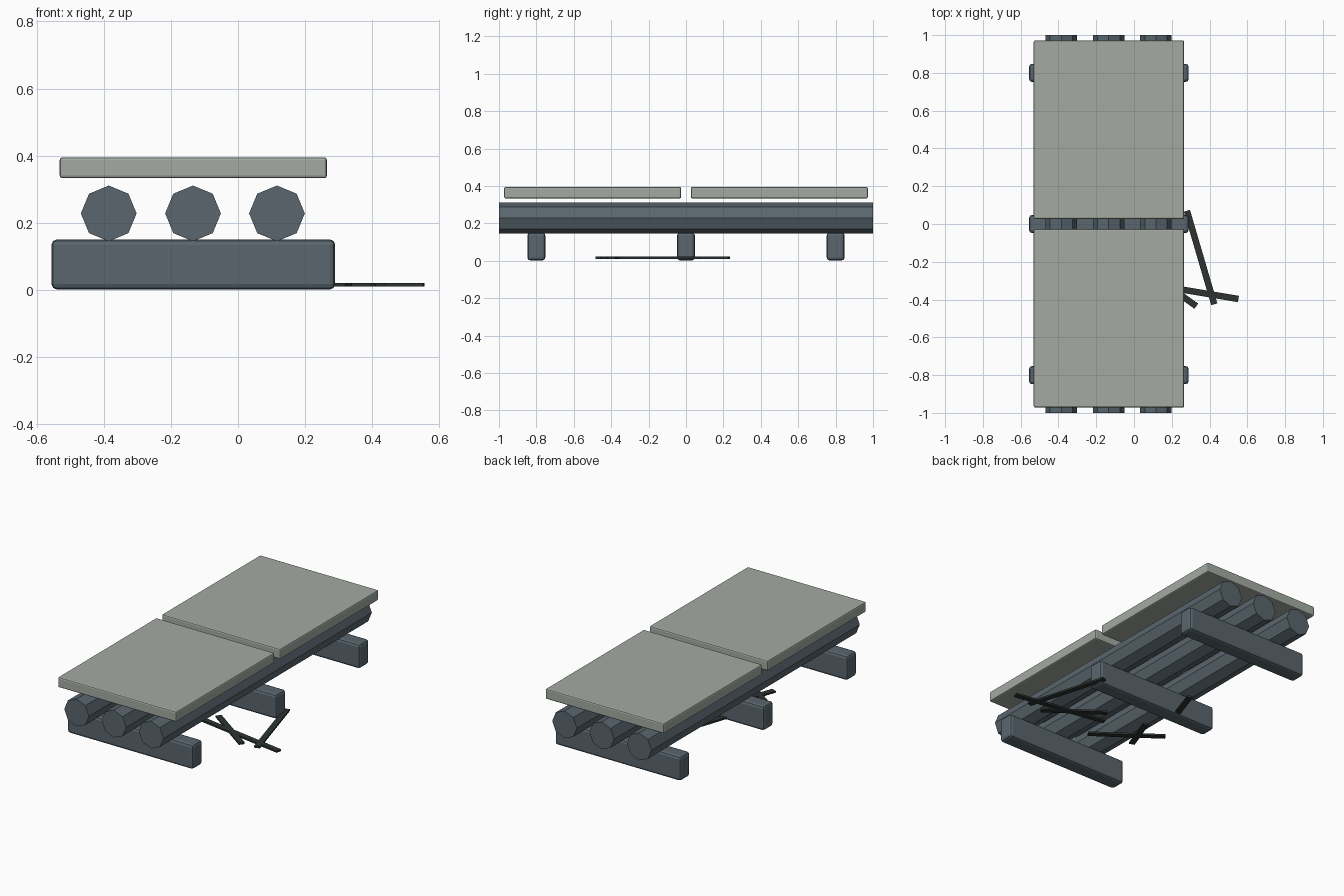
import bpy
from math import atan2, hypot, radians
from mathutils import Vector

default_cube = bpy.data.objects.get("Cube")
if default_cube:
    bpy.data.objects.remove(default_cube, do_unlink=True)


def make_material(name, rgb):
    mat = bpy.data.materials.new(name)
    mat.use_nodes = True
    mat.diffuse_color = (*rgb, 1)
    mat.node_tree.nodes["Principled BSDF"].inputs["Base Color"].default_value = (*rgb, 1)
    return mat


slate = make_material("slate blue timber", (0.10, 0.132, 0.155))
stone = make_material("pale grey slab", (0.37, 0.41, 0.365))
charcoal = make_material("charcoal twig", (0.026, 0.034, 0.032))


def box(name, center, size, mat, bevel=0, segments=2, turn=0):
    bpy.ops.mesh.primitive_cube_add(size=1, location=center, rotation=(0, 0, turn))
    ob = bpy.context.object
    ob.name = name
    ob.scale = size
    bpy.ops.object.transform_apply(location=False, rotation=False, scale=True)
    ob.data.materials.append(mat)
    if bevel:
        mod = ob.modifiers.new("worn edges", "BEVEL")
        mod.width = bevel
        mod.segments = segments
    return ob


# Cross sleepers on the ground
for label, y in (("front", -0.8), ("middle", 0), ("back", 0.8)):
    box(f"{label}_sleeper", (-0.133, y, 0.076), (0.845, 0.096, 0.149), slate, 0.016)

# Three octagonal logs running front to back
for label, x in (("right", -0.385), ("middle", -0.134), ("left", 0.116)):
    bpy.ops.mesh.primitive_cylinder_add(
        vertices=8, radius=0.083, depth=2, location=(x, 0, 0.228), rotation=(radians(90), 0, 0))
    log = bpy.context.object
    log.name = f"{label}_log"
    log.data.materials.append(slate)

# Two slabs side by side above the logs
for label, side in (("front", -1), ("back", 1)):
    box(f"{label}_slab", (-0.133, side * 0.499, 0.364), (0.796, 0.946, 0.062), stone, 0.008)

# Thin twigs scattered on the ground, given by their end points
twigs = [
    ((0.28, 0.07), (0.425, -0.425)),
    ((0.553, -0.397), (-0.03, -0.30)),
    ((0.33, -0.435), (0.02, -0.215)),
    ((-0.05, -0.47), (-0.41, -0.21)),
    ((-0.315, -0.395), (-0.234, -0.175)),
    ((-0.31, -0.02), (-0.226, 0.23)),
]
for i, (a, b) in enumerate(twigs):
    mid = (Vector(a) + Vector(b)) / 2
    dx, dy = b[0] - a[0], b[1] - a[1]
    box(f"twig_{i + 1}", (mid.x, mid.y, 0.016), (hypot(dx, dy), 0.034, 0.011),
        charcoal, turn=atan2(dy, dx))
